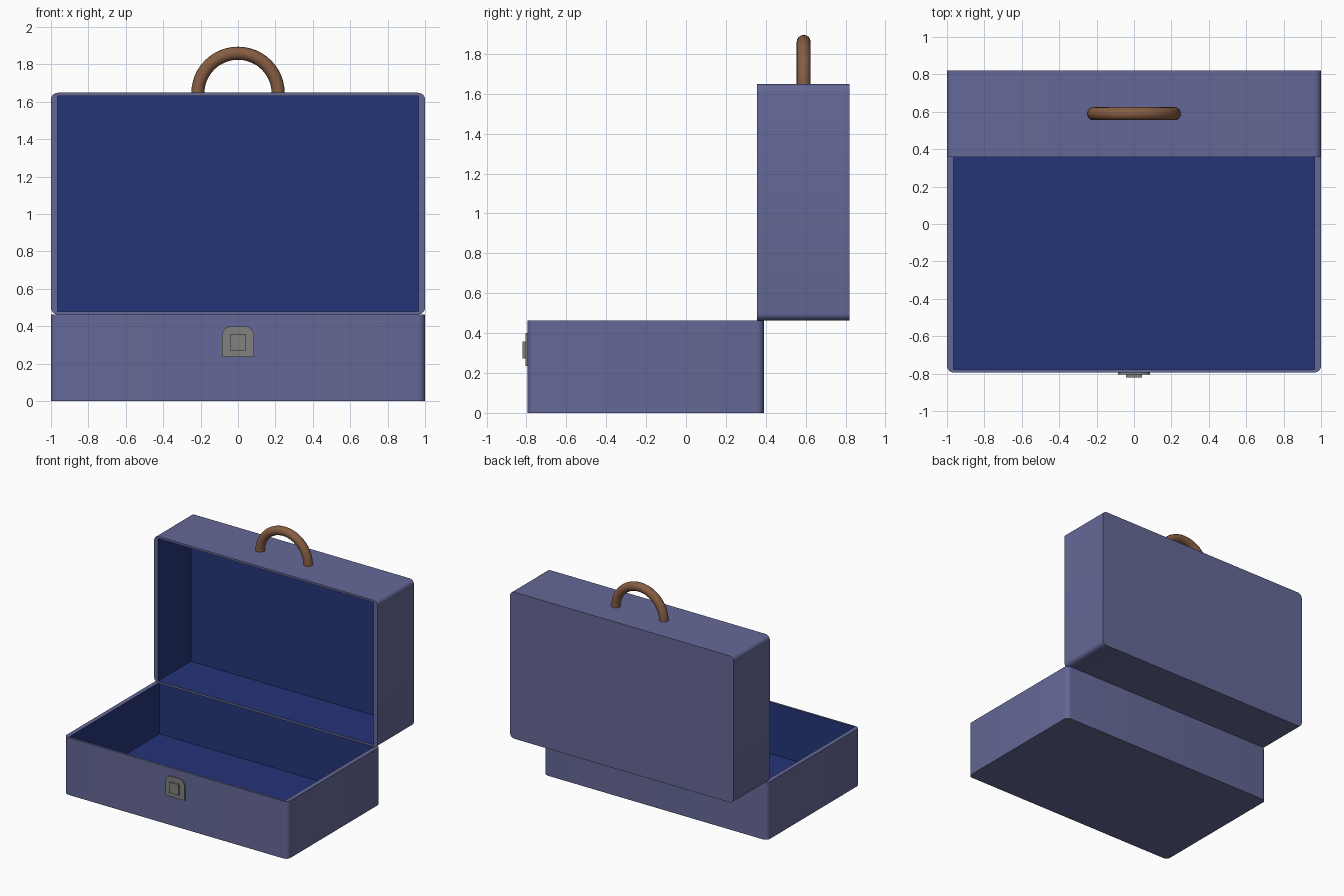
import bpy, bmesh, math

if "Cube" in bpy.data.objects:
    bpy.data.objects.remove(bpy.data.objects["Cube"])

W, D, H = 1.0, 0.593, 0.463       # half width, half depth, height of each shell
WALL_X, WALL_Y, FLOOR = 0.035, 0.017, 0.045
RX, RY, SEG = 0.04, 0.035, 6      # corner rounding


def material(name, rgb):
    m = bpy.data.materials.new(name)
    m.diffuse_color = (*rgb, 1)
    m.use_nodes = True
    m.node_tree.nodes["Principled BSDF"].inputs["Base Color"].default_value = m.diffuse_color
    return m


SHELL = material("shell_blue", (0.13, 0.14, 0.31))
LINING = material("lining_blue", (0.018, 0.035, 0.19))
BROWN = material("handle_brown", (0.24, 0.11, 0.055))
METAL = material("latch_grey", (0.22, 0.22, 0.21))
QUADS = [(1, 1), (-1, 1), (-1, -1), (1, -1)]


def finish(name, bm, mats, angle=30):
    bmesh.ops.recalc_face_normals(bm, faces=bm.faces[:])
    me = bpy.data.meshes.new(name)
    bm.to_mesh(me)
    bm.free()
    ob = bpy.data.objects.new(name, me)
    bpy.context.collection.objects.link(ob)
    for m in mats:
        me.materials.append(m)
    bpy.ops.object.select_all(action='DESELECT')
    ob.select_set(True)
    bpy.context.view_layer.objects.active = ob
    bpy.ops.object.shade_smooth_by_angle(angle=math.radians(angle))
    return ob


def tray(name):
    """Open box: rounded outside, square lined cavity, opening towards +Z."""
    bm = bmesh.new()
    outline = []
    for i, (sx, sy) in enumerate(QUADS):
        for k in range(SEG + 1):
            a = math.pi / 2 * (i + k / SEG)
            outline.append((sx * (W - RX) + RX * math.cos(a),
                            sy * (D - RY) + RY * math.sin(a)))
    bottom = [bm.verts.new((x, y, 0)) for x, y in outline]
    top = [bm.verts.new((x, y, H)) for x, y in outline]
    rim, floor = [[bm.verts.new((sx * (W - WALL_X), sy * (D - WALL_Y), z))
                   for sx, sy in QUADS] for z in (H, FLOOR)]
    n = len(outline)
    bm.faces.new(bottom)
    for j in range(n):
        k = (j + 1) % n
        bm.faces.new((bottom[j], bottom[k], top[k], top[j]))
        a, b = rim[j // (SEG + 1)], rim[k // (SEG + 1)]
        bm.faces.new((top[j], top[k], b) if a is b else (top[j], top[k], b, a))
    # lining
    inner = [bm.faces.new(floor)]
    for j in range(4):
        k = (j + 1) % 4
        inner.append(bm.faces.new((rim[j], rim[k], floor[k], floor[j])))
    for f in inner:
        f.material_index = 1
    return finish(name, bm, [SHELL, LINING])


def plate(name, profile, y0, y1):
    """Extrude an (x, z) profile from y0 to y1."""
    bm = bmesh.new()
    face = bm.faces.new([bm.verts.new((x, y0, z)) for x, z in profile])
    ext = bmesh.ops.extrude_face_region(bm, geom=[face], use_keep_orig=True)
    for v in ext['geom']:
        if isinstance(v, bmesh.types.BMVert):
            v.co.y = y1
    return finish(name, bm, [METAL])


# base and raised lid
base = tray("case_base")
base.location = (0, -0.795 + D, 0)
lid = tray("case_lid")
lid.rotation_euler.x = math.pi / 2
lid.location = (0, 0.82, H + D)

# half-ring carrying handle
bm = bmesh.new()
ARC, RING, R, r = 24, 16, 0.215, 0.035
rings = []
for i in range(ARC + 1):
    a = math.pi * i / ARC
    rings.append([bm.verts.new(((R + r * math.cos(b)) * math.cos(a),
                                0.59 + r * math.sin(b),
                                1.645 + (R + r * math.cos(b)) * math.sin(a)))
                  for b in (2 * math.pi * j / RING for j in range(RING))])
for p, q in zip(rings, rings[1:]):
    for j in range(RING):
        k = (j + 1) % RING
        bm.faces.new((p[j], p[k], q[k], q[j]))
bm.faces.new(rings[0])
bm.faces.new(rings[-1])
finish("carry_handle", bm, [BROWN], 40)

# latch plate with rounded top corners, and raised square button
arc = [(0.035 + 0.05 * math.cos(a), 0.35 + 0.05 * math.sin(a))
       for a in (math.pi / 2 * k / 6 for k in range(7))]
plate("latch_plate", [(-0.085, 0.236), (0.085, 0.236)] + arc
      + [(-x, z) for x, z in reversed(arc)], -0.79, -0.805)
plate("latch_button", [(-0.042, 0.272), (0.042, 0.272), (0.042, 0.358), (-0.042, 0.358)],
      -0.79, -0.82)
